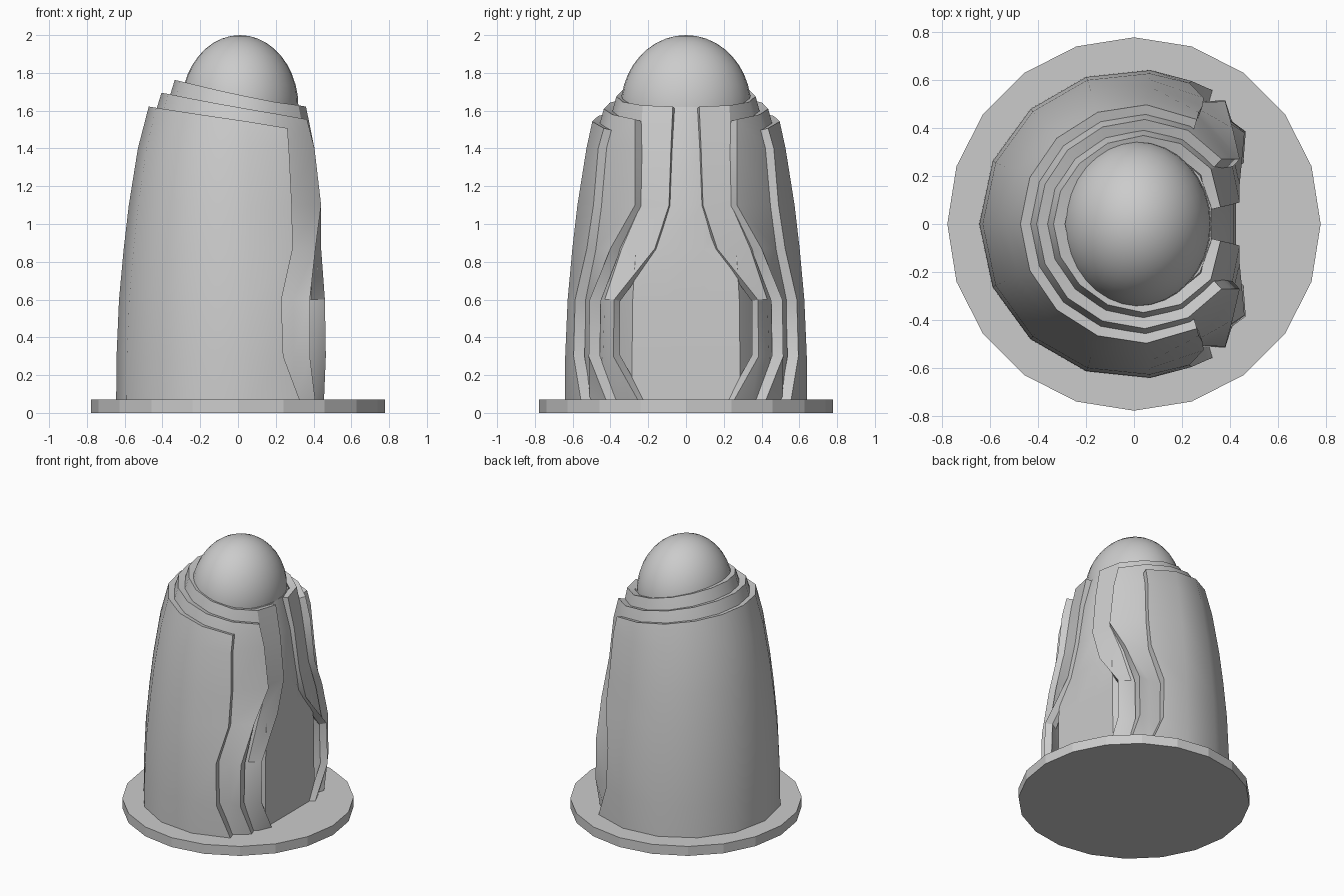
import bpy, bmesh
from math import cos, sin, radians

if "Cube" in bpy.data.objects:
    bpy.data.objects.remove(bpy.data.objects["Cube"])

LEVELS = [0.06, 0.3, 0.6, 0.87, 1.1, 1.4]


def lerp(pts, z):
    if z <= pts[0][0]:
        return pts[0][1]
    for (a, u), (b, v) in zip(pts, pts[1:]):
        if z <= b:
            return u + (v - u) * (z - a) / (b - a)
    return pts[-1][1]


def finish(ob, angle=30):
    bpy.ops.object.select_all(action='DESELECT')
    ob.select_set(True)
    bpy.context.view_layer.objects.active = ob
    for m in list(ob.modifiers):
        bpy.ops.object.modifier_apply(modifier=m.name)
    bpy.ops.object.shade_smooth_by_angle(angle=radians(angle))


def mesh_object(name, bm):
    me = bpy.data.meshes.new(name)
    bm.to_mesh(me)
    bm.free()
    ob = bpy.data.objects.new(name, me)
    bpy.context.collection.objects.link(ob)
    return ob


def cloak(name, radius, top, slope, paths, thick):
    """Half shell: 15-sided back columns, then free front columns; mirrored and thickened."""
    bm = bmesh.new()
    cols = []
    angles = [180, 156, 132, 108, 84] + ([60] if paths[0] != outer_edge else [])
    for a in angles:
        c, s = cos(radians(a)), sin(radians(a))
        zt = top - slope * c * 0.44
        col = []
        for z in LEVELS + [zt]:
            r = lerp(radius, z)
            col.append(bm.verts.new((r * c, 0 if a == 180 else r * s, z)))
        cols.append(col)
    for path in paths:
        zs = LEVELS + [top - slope * path[-1][0]]
        cols.append([bm.verts.new((x, y, z)) for (x, y), z in zip(path, zs)])
    for p, q in zip(cols, cols[1:]):
        for i in range(len(p) - 1):
            bm.faces.new((p[i], p[i + 1], q[i + 1], q[i]))
    ob = mesh_object(name, bm)
    m = ob.modifiers.new('mirror', 'MIRROR')
    m.use_axis = (False, True, False)
    s = ob.modifiers.new('thickness', 'SOLIDIFY')
    s.thickness = thick
    s.offset = -1
    finish(ob)


# Front edges of the three layers, bottom to top (x, y)
outer_edge = [(.33, .555), (.24, .595), (.23, .587), (.29, .525),
              (.285, .49), (.27, .465), (.262, .435)]
middle_edge = [(.41, .42), (.38, .515), (.38, .51), (.41, .40),
               (.44, .27), (.405, .27), (.365, .27)]
inner_side = [(.41, .35), (.39, .44), (.385, .43), (.40, .34),
              (.41, .24), (.365, .24), (.32, .23)]
inner_edge = [(.455, .25), (.465, .385), (.46, .38), (.44, .165),
              (.44, .09), (.405, .08), (.36, .07)]

# Layered cloak shells
cloak('outer_cloak', [(.07, .645), (.3, .643), (.6, .63), (.87, .605), (1.1, .578),
                      (1.4, .53), (1.53, .503), (1.63, .47)], 1.55, .163, [outer_edge], .06)
cloak('middle_cloak', [(.07, .59), (.6, .585), (.87, .55), (1.1, .525), (1.4, .495),
                       (1.555, .46), (1.69, .405)], 1.618, .175, [middle_edge], .06)
cloak('inner_cloak', [(.07, .54), (.6, .53), (.87, .50), (1.1, .475), (1.4, .445),
                      (1.62, .40), (1.745, .335)], 1.685, .177, [inner_side, inner_edge], .05)

# Flat-fronted body core
core_r = [(.06, .49), (.6, .48), (1.1, .43), (1.4, .40), (1.62, .34)]
front_x = [(.06, .425), (.6, .425), (1.1, .415), (1.4, .375), (1.62, .32)]
bm = bmesh.new()
rings = []
for z in LEVELS + [1.62]:
    r, fx = lerp(core_r, z), lerp(front_x, z)
    ring = []
    for k in range(15):
        a = radians(12 + 24 * k)
        x, y = r * cos(a), r * sin(a)
        if k in (0, 14):
            x = fx
        if k in (1, 13):
            x = min(fx, x + (.05 if z < 1 else 0))
        ring.append(bm.verts.new((x, y, z)))
    rings.append(ring)
for p, q in zip(rings, rings[1:]):
    for k in range(15):
        j = (k + 1) % 15
        bm.faces.new((p[k], p[j], q[j], q[k]))
bm.faces.new(rings[-1])
bm.faces.new(rings[0][::-1])
finish(mesh_object('body_core', bm))

# Domed head
bpy.ops.mesh.primitive_uv_sphere_add(segments=32, ring_count=20, radius=1, location=(.01, 0, 1.62))
head = bpy.context.object
head.name = 'head_dome'
head.scale = (.31, .345, .38)
finish(head)

# Base disc, 20 sides with a corner on +x
bm = bmesh.new()
low = [bm.verts.new((.777 * cos(radians(18 * k)), .777 * sin(radians(18 * k)), 0)) for k in range(20)]
face = bm.faces.new(low)
ext = bmesh.ops.extrude_face_region(bm, geom=[face])
bmesh.ops.translate(bm, vec=(0, 0, .07), verts=[v for v in ext['geom'] if isinstance(v, bmesh.types.BMVert)])
bmesh.ops.recalc_face_normals(bm, faces=bm.faces)
finish(mesh_object('base_disc', bm), 15)
